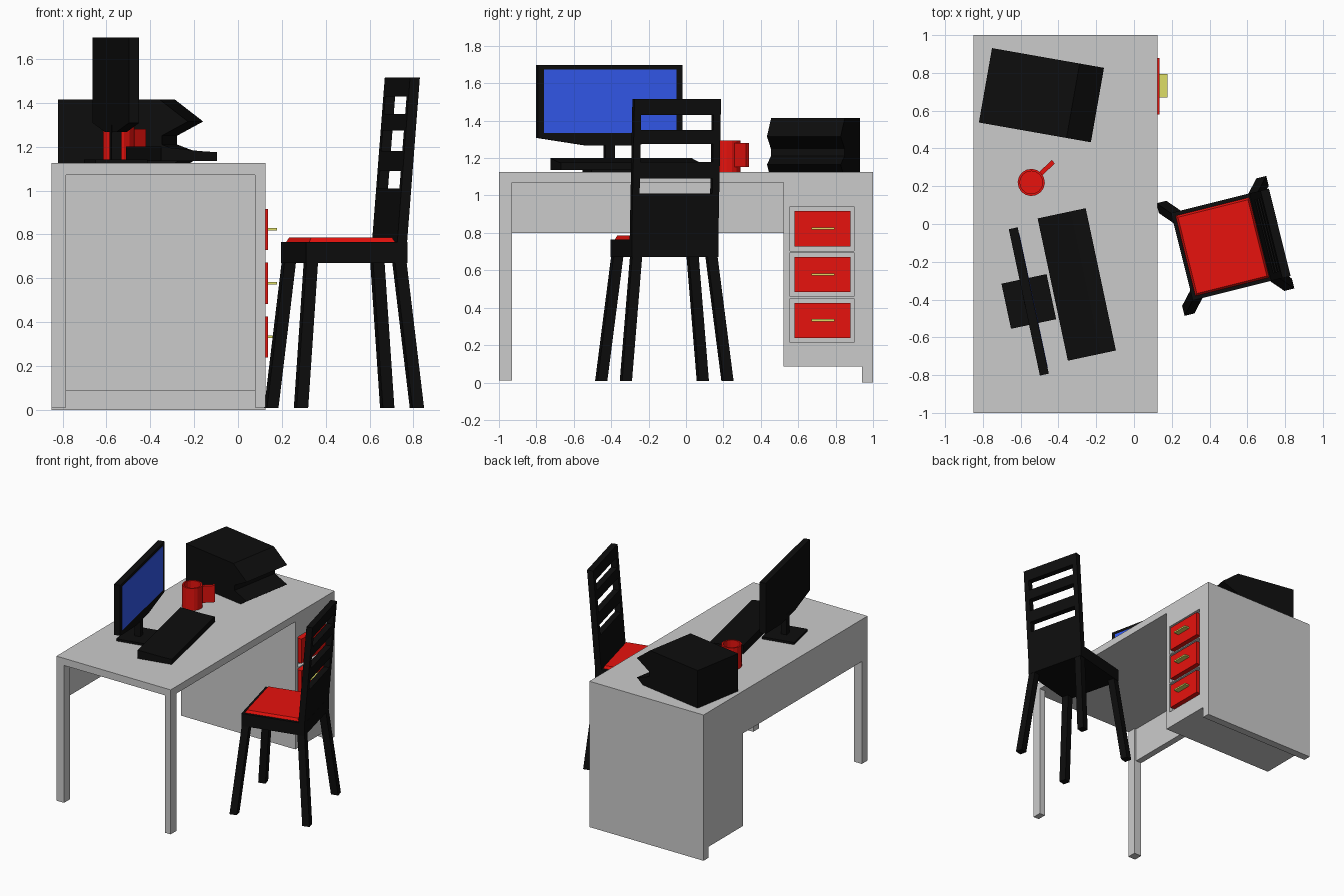
import bpy, bmesh, math
from mathutils import Matrix, Vector

if "Cube" in bpy.data.objects:
    bpy.data.objects.remove(bpy.data.objects["Cube"])


def mat(name, col):
    m = bpy.data.materials.new(name)
    m.diffuse_color = (*col, 1)
    m.use_nodes = True
    m.node_tree.nodes["Principled BSDF"].inputs["Base Color"].default_value = m.diffuse_color
    return m


BLACK = mat("black", (0.004, 0.004, 0.004))
RED = mat("red", (0.8, 0.006, 0.004))
BLUE = mat("blue", (0.034, 0.104, 0.88))
BRASS = mat("brass", (0.73, 0.73, 0.133))


def finish(bm, name, m=None, loc=(0, 0, 0), rot=0):
    bmesh.ops.recalc_face_normals(bm, faces=bm.faces)
    me = bpy.data.meshes.new(name)
    bm.to_mesh(me)
    bm.free()
    ob = bpy.data.objects.new(name, me)
    bpy.context.collection.objects.link(ob)
    if m:
        me.materials.append(m)
    ob.location = loc
    ob.rotation_euler.z = math.radians(rot)
    return ob


def add_box(bm, x, y, z):
    c = Vector((sum(x), sum(y), sum(z))) / 2
    s = (x[1] - x[0], y[1] - y[0], z[1] - z[0])
    return bmesh.ops.create_cube(bm, size=1, matrix=Matrix.Translation(c) @ Matrix.Diagonal((*s, 1)))["verts"]


def box(name, x, y, z, m=None, loc=(0, 0, 0), rot=0):
    bm = bmesh.new()
    add_box(bm, x, y, z)
    return finish(bm, name, m, loc, rot)


def prism(name, profile, y0, y1, m=None, loc=(0, 0, 0), rot=0):
    """Extrude an (x, z) profile along y."""
    bm = bmesh.new()
    f = bm.faces.new([bm.verts.new((x, y0, z)) for x, z in profile])
    ext = bmesh.ops.extrude_face_region(bm, geom=[f])["geom"]
    bmesh.ops.translate(bm, vec=(0, y1 - y0, 0),
                        verts=[v for v in ext if isinstance(v, bmesh.types.BMVert)])
    # close the starting cap if the extrusion consumed it
    bmesh.ops.holes_fill(bm, edges=[e for e in bm.edges if e.is_boundary], sides=0)
    return finish(bm, name, m, loc, rot)


# Desk: top, two legs, end panel, back apron, drawer cabinet
X0, X1, TOP = -0.85, 0.125, 1.125
box("desk_top", (X0, X1), (-1, 1), (1.07, TOP))
box("back_leg", (X0, X0 + 0.065), (-1, -0.93), (0.01, 1.07))
box("front_leg", (X1 - 0.048, X1), (-1, -0.93), (0.01, 1.07))
box("end_panel", (X0, X1), (0.94, 1), (0, 1.07))
box("back_apron", (X0, X0 + 0.05), (-0.93, 0.52), (0.80, 1.07))
cabinet = box("drawer_cabinet", (X0, X1), (0.52, 0.94), (0.085, 1.07))

# Drawer recesses, fronts and handles
cut = bmesh.new()
for i, z in enumerate((0.332, 0.577, 0.822)):
    add_box(cut, (X1 - 0.03, X1 + 0.05), (0.555, 0.897), (z - 0.118, z + 0.118))
    box(f"drawer_front_{i}", (X1 - 0.035, X1 + 0.011), (0.58, 0.88), (z - 0.094, z + 0.094), RED)
    box(f"drawer_handle_{i}", (X1, 0.177), (0.67, 0.793), (z - 0.005, z + 0.007), BRASS)
cutter = finish(cut, "recess_cutter")
cutter.hide_render = True
cutter.hide_set(True)
mod = cabinet.modifiers.new("recesses", "BOOLEAN")
mod.operation, mod.solver, mod.object = "DIFFERENCE", "EXACT", cutter

# Chair: seat frame and chamfered cushion
CH = dict(loc=(0.467, -0.12, 0), rot=14)
HW = 0.2385
box("seat_frame", (-0.22, 0.255), (-HW, HW), (0.67, 0.765), BLACK, **CH)
bm = bmesh.new()
for v in add_box(bm, (-0.208, 0.21), (-0.226, 0.226), (0.75, 0.785)):
    if v.co.z > 0.77:
        v.co.x -= math.copysign(0.018, v.co.x)
        v.co.y -= math.copysign(0.018, v.co.y)
finish(bm, "seat_cushion", RED, **CH)

# Splayed chair legs
for fx, tx, tag in ((-0.255, -0.19, "front"), (0.29, 0.225, "back")):
    for s, side in ((-1, "right"), (1, "left")):
        bm = bmesh.new()
        for v in add_box(bm, (-0.027, 0.027), (-0.027, 0.027), (0.008, 0.68)):
            low = v.co.z < 0.3
            v.co.x += fx if low else tx
            v.co.y += s * (0.28 if low else 0.207)
        finish(bm, f"chair_{tag}_leg_{side}", BLACK, **CH)


# Leaning backrest: stiles, slats and solid lower panel
def back_part(name, y0, y1, z0, z1):
    a, b = (0.208 + 0.06 * (z - 0.765) / 0.75 for z in (z0, z1))
    prism(name, [(a, z0), (a + 0.046, z0), (b + 0.046, z1), (b, z1)], y0, y1, BLACK, **CH)


for s in (-1, 1):
    y0, y1 = sorted((s * 0.2, s * HW))
    back_part("back_stile", y0, y1, 0.75, 1.515)
for z0, z1 in ((0.75, 1.01), (1.09, 1.18), (1.275, 1.35), (1.43, 1.515)):
    back_part("back_slat", -0.2, 0.2, z0, z1)

# Monitor: body with a chin, screen, neck, base
MO = dict(loc=(-0.557, -0.41, 0), rot=12)
chin = [(-0.396, 1.698), (-0.396, 1.308), (-0.12, 1.266), (0.12, 1.266), (0.396, 1.308), (0.396, 1.698)]
prism("monitor_body", chin, -0.024, 0.024, BLACK, loc=MO["loc"], rot=102)
box("monitor_screen", (0.01, 0.026), (-0.363, 0.363), (1.335, 1.674), BLUE, **MO)
box("monitor_neck", (-0.025, 0.02), (-0.026, 0.026), (1.14, 1.30), BLACK, **MO)
box("monitor_base", (-0.122, 0.122), (-0.122, 0.122), (TOP, 1.142), BLACK, **MO)

# Keyboard wedge
prism("keyboard", [(-0.13, 1.135), (0.13, 1.135), (0.13, 1.175), (0.05, 1.18), (-0.13, 1.2)],
      -0.385, 0.385, BLACK, (-0.303, -0.32, 0), 12)

# Printer with an open paper mouth
prism("printer", [(-0.301, TOP), (0.24, TOP), (0.30, 1.165), (0.18, 1.21), (0.18, 1.25),
                  (0.301, 1.315), (0.17, 1.415), (-0.301, 1.415)],
      -0.2, 0.2, BLACK, (-0.49, 0.682, 0), -10)

# Mug with a hollow top and a flat handle
MU = dict(loc=(-0.544, 0.22, 0), rot=43)
bm = bmesh.new()
bmesh.ops.create_cone(bm, cap_ends=True, segments=16, radius1=0.072, radius2=0.072, depth=0.17,
                      matrix=Matrix.Translation((0, 0, TOP + 0.085)))
bm.normal_update()
lid = [f for f in bm.faces if f.normal.z > 0.9]
bmesh.ops.inset_region(bm, faces=lid, thickness=0.012)
inner = bmesh.ops.extrude_face_region(bm, geom=lid)["geom"]
bmesh.ops.translate(bm, vec=(0, 0, -0.14), verts=[v for v in inner if isinstance(v, bmesh.types.BMVert)])
bmesh.ops.delete(bm, geom=[f for f in lid if f.is_valid], context="FACES_ONLY")
finish(bm, "mug", RED, **MU)
box("mug_handle", (0.063, 0.16), (-0.012, 0.012), (1.152, 1.28), RED, **MU)
